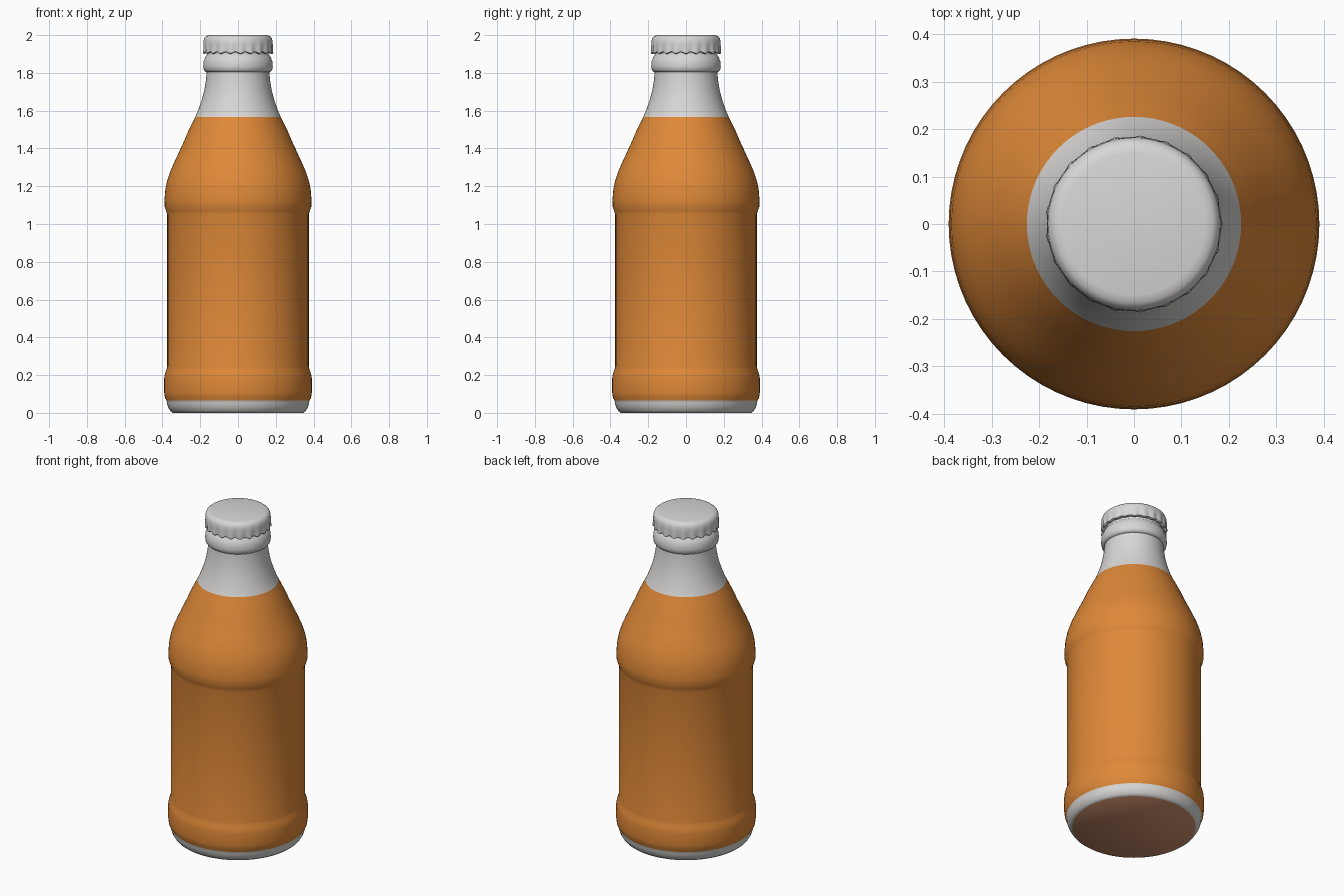
import bpy, bmesh, math

if "Cube" in bpy.data.objects:
    bpy.data.objects.remove(bpy.data.objects["Cube"])


def material(name, rgb):
    m = bpy.data.materials.new(name)
    m.diffuse_color = (*rgb, 1)
    m.use_nodes = True
    m.node_tree.nodes["Principled BSDF"].inputs["Base Color"].default_value = m.diffuse_color
    return m


orange = material("orange", (0.74, 0.25, 0.04))
white = material("off_white", (0.69, 0.68, 0.67))
brown = material("underside_brown", (0.62, 0.28, 0.15))


def lathe(name, profile, mats, rule=None, segs=72, warp=None, angle=40):
    """Revolve (radius, z) points; both ends are capped."""
    bm = bmesh.new()
    rings = []
    for i, (r, z) in enumerate(profile):
        ring = []
        for s in range(segs):
            a = 2 * math.pi * s / segs
            rr, zz = warp(i, r, z, a) if warp else (r, z)
            ring.append(bm.verts.new((rr * math.cos(a), rr * math.sin(a), zz)))
        rings.append(ring)
    for lo, hi in zip(rings, rings[1:]):
        for s in range(segs):
            t = (s + 1) % segs
            bm.faces.new((lo[s], lo[t], hi[t], hi[s]))
    bm.faces.new(rings[0][::-1])
    bm.faces.new(rings[-1])
    bm.normal_update()
    if rule:
        for f in bm.faces:
            f.material_index = rule(f)
    me = bpy.data.meshes.new(name)
    bm.to_mesh(me)
    bm.free()
    for m in mats:
        me.materials.append(m)
    ob = bpy.data.objects.new(name, me)
    bpy.context.collection.objects.link(ob)
    bpy.ops.object.select_all(action='DESELECT')
    ob.select_set(True)
    bpy.context.view_layer.objects.active = ob
    bpy.ops.object.shade_smooth_by_angle(angle=math.radians(angle))
    return ob


# Bottle: white foot, orange body with two raised bands, white neck
body = [(0.345, 0.0), (0.358, 0.01), (0.370, 0.03), (0.376, 0.05), (0.378, 0.065),
        (0.387, 0.08), (0.391, 0.11), (0.391, 0.18), (0.387, 0.205), (0.380, 0.225),
        (0.375, 0.245), (0.375, 0.65), (0.375, 1.05), (0.380, 1.07), (0.388, 1.09),
        (0.389, 1.13), (0.385, 1.18), (0.375, 1.23), (0.358, 1.28), (0.336, 1.33),
        (0.313, 1.38), (0.290, 1.43), (0.264, 1.49), (0.240, 1.54), (0.226, 1.567),
        (0.208, 1.61), (0.191, 1.66), (0.178, 1.71), (0.170, 1.76), (0.165, 1.81),
        (0.160, 1.93)]


def body_colour(f):
    z = f.calc_center_median().z
    if z < 0.001:
        return 2
    return 0 if 0.065 < z < 1.567 else 1


lathe("bottle", body, [orange, white, brown], body_colour)

# Raised lip ring around the neck
lathe("neck_ring", [(0.155, 1.803), (0.172, 1.806), (0.181, 1.815), (0.184, 1.835),
                    (0.182, 1.86), (0.173, 1.885), (0.155, 1.905)], [white])

# Crown cap with a crimped skirt
CRIMPS = 21
cap = [(0.155, 1.912), (0.176, 1.905), (0.183, 1.908), (0.183, 1.925), (0.183, 1.95),
       (0.182, 1.972), (0.176, 1.988), (0.166, 1.996), (0.150, 2.0)]


def crimp(i, r, z, a):
    k = max(0.0, (1.97 - z) / 0.065) if i else 0
    w = math.cos(CRIMPS * a)
    return r + 0.004 * k * w, z - 0.005 * k * k * w


lathe("crown_cap", cap, [white], segs=CRIMPS * 8, warp=crimp)
